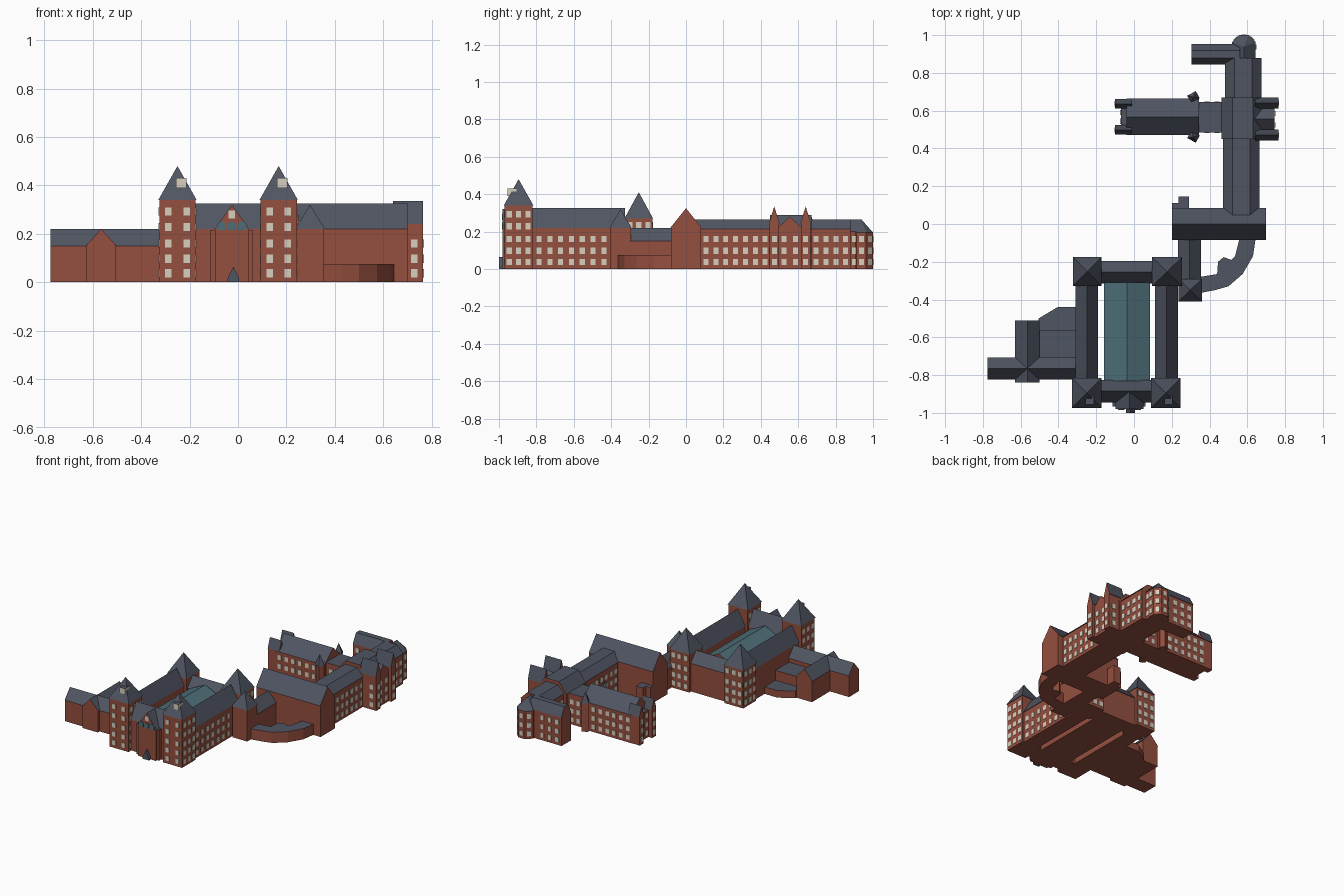
import bpy, bmesh, math
from mathutils import Matrix, Vector

if "Cube" in bpy.data.objects:
    bpy.data.objects.remove(bpy.data.objects["Cube"])


def material(name, rgb):
    m = bpy.data.materials.new(name)
    m.diffuse_color = (*rgb, 1)
    m.use_nodes = True
    m.node_tree.nodes["Principled BSDF"].inputs["Base Color"].default_value = m.diffuse_color
    return m


BRICK = material("red brick", (0.30, 0.078, 0.05))
SLATE = material("grey slate", (0.08, 0.091, 0.122))
CREAM = material("cream window", (0.68, 0.63, 0.53))
GLASS = material("teal glass", (0.075, 0.155, 0.19))


def finish(name, bm, mats):
    """Upward faces take the second material, all others the first."""
    bmesh.ops.remove_doubles(bm, verts=bm.verts, dist=0.0005)
    bmesh.ops.recalc_face_normals(bm, faces=bm.faces)
    for f in bm.faces:
        f.material_index = int(len(mats) > 1 and f.normal.z > 0.2)
    me = bpy.data.meshes.new(name)
    bm.to_mesh(me)
    bm.free()
    for m in mats:
        me.materials.append(m)
    ob = bpy.data.objects.new(name, me)
    bpy.context.collection.objects.link(ob)
    return ob


def block(name, x, y, wall, top, ix=0.0, iy=0.0, eave=0.004, mats=(BRICK, SLATE), z0=0.0, turn=0):
    """Walled block whose roof top is inset by ix, iy (0.5 = full ridge, both = pyramid)."""
    cx, cy = sum(x) / 2, sum(y) / 2
    w, d = (x[1] - x[0]) / 2, (y[1] - y[0]) / 2
    ex, ey = (eave if ix else 0), (eave if iy else 0)
    rings = [(w, d, z0), (w, d, wall)]
    if top > wall:
        rings += [(w + ex, d + ey, wall), (w * (1 - 2 * ix), d * (1 - 2 * iy), top)]
    bm = bmesh.new()
    loops = [[bm.verts.new((sx * a, sy * b, z)) for sx, sy in ((-1, -1), (1, -1), (1, 1), (-1, 1))]
             for a, b, z in rings]
    bm.faces.new(loops[0][::-1])
    bm.faces.new(loops[-1])
    for lo, hi in zip(loops, loops[1:]):
        for i in range(4):
            j = (i + 1) % 4
            bm.faces.new((lo[i], lo[j], hi[j], hi[i]))
    bmesh.ops.transform(bm, verts=bm.verts, matrix=Matrix.Translation((cx, cy, 0)) @ Matrix.Rotation(turn, 4, 'Z'))
    return finish(name, bm, mats)


def prism(name, pts, height, apex=None, mats=(BRICK, SLATE)):
    bm = bmesh.new()
    lo = [bm.verts.new((px, py, 0)) for px, py in pts]
    hi = [bm.verts.new((px, py, height)) for px, py in pts]
    bm.faces.new(lo[::-1])
    tip = bm.verts.new(apex) if apex else None
    if not tip:
        bm.faces.new(hi)
    for i in range(len(pts)):
        j = (i + 1) % len(pts)
        bm.faces.new((lo[i], lo[j], hi[j], hi[i]))
        if tip:
            bm.faces.new((hi[i], hi[j], tip))
    return finish(name, bm, mats)


ROWS3 = (0.037, 0.097, 0.16)
ROWS4 = ROWS3 + (0.235,)
ROWS5 = ROWS3 + (0.228, 0.292)


def windows(name, a, b, cols, rows, w=0.027, h=0.034):
    """Grid of window plates on the wall from a to b (outside on the right hand)."""
    a, b = Vector((*a, 0)), Vector((*b, 0))
    along = (b - a).normalized()
    out = Vector((along.y, -along.x, 0)) * 0.003
    up = Vector((0, 0, h / 2))
    bm = bmesh.new()
    for c in range(cols):
        for z in rows:
            p = a.lerp(b, (c + 0.5) / cols) + Vector((0, 0, z))
            s = along * w / 2
            front = [bm.verts.new(p + out + q) for q in (-s - up, s - up, s + up, -s + up)]
            back = [bm.verts.new(p - out * 0.3 + q) for q in (-s - up, s - up, s + up, -s + up)]
            bm.faces.new(front)
            bm.faces.new(back[::-1])
            for i in range(4):
                j = (i + 1) % 4
                bm.faces.new((back[i], back[j], front[j], front[i]))
    return finish(name, bm, [CREAM])


def side_windows(name, x, y, sides, rows):
    """Window grids on chosen sides of a block; sides maps f/r/b/l to column counts."""
    edge = {'f': ((x[0], y[0]), (x[1], y[0])), 'r': ((x[1], y[0]), (x[1], y[1])),
            'b': ((x[1], y[1]), (x[0], y[1])), 'l': ((x[0], y[1]), (x[0], y[0]))}
    for k, n in sides.items():
        windows(name + "_windows_" + k, *edge[k], n, rows)


# Corner towers of the quadrangle, with roof dormers on the front pair
for side, x in (("left", (-0.325, -0.175)), ("right", (0.093, 0.243))):
    y = (-0.97, -0.82)
    block(side + "_front_tower", x, y, 0.34, 0.48, 0.5, 0.5)
    side_windows(side + "_front_tower", x, y, {'f': 2, 'r': 3, 'l': 3}, ROWS5)
    c = sum(x) / 2 + 0.015
    block(side + "_dormer", (c - 0.022, c + 0.022), (-0.955, -0.905), 0.43, 0.43, mats=(CREAM, SLATE), z0=0.39)
for side, x in (("left", (-0.32, -0.175)), ("right", (0.1, 0.25))):
    y = (-0.325, -0.18)
    block(side + "_back_tower", x, y, 0.27, 0.41, 0.5, 0.5)
    side_windows(side + "_back_tower", x, y, {'b': 3, 'l' if side == "left" else 'r': 3}, ROWS4)

# Quadrangle wings and the glazed court
block("left_wing", (-0.305, -0.195), (-0.82, -0.325), 0.22, 0.325, 0.5)
block("right_wing", (0.115, 0.23), (-0.82, -0.325), 0.22, 0.325, 0.5)
windows("right_wing_windows", (0.23, -0.815), (0.23, -0.41), 7, ROWS3)
block("front_range", (-0.175, 0.093), (-0.94, -0.83), 0.22, 0.325, 0, 0.5)
block("back_range", (-0.175, 0.1), (-0.31, -0.2), 0.2, 0.27, 0, 0.5)
block("glass_court", (-0.155, 0.08), (-0.83, -0.31), 0.2, 0.26, 0.5, mats=(BRICK, GLASS))

# Entrance bay: gable, window, arched lights and porch
block("entrance_body", (-0.115, 0.06), (-0.965, -0.9), 0.215, 0.215)
block("entrance_gable", (-0.095, 0.045), (-0.98, -0.885), 0.215, 0.32, 0.5)
windows("gable_window", (-0.095, -0.98), (0.045, -0.98), 1, (0.28,))
for i in range(3):
    c = -0.068 + i * 0.043
    block("arched_light", (c - 0.018, c + 0.018), (-0.985, -0.978), 0.238, 0.25, 0.25, eave=0, mats=(GLASS,), z0=0.215)
block("porch", (-0.043, 0.005), (-1.0, -0.95), 0.015, 0.065, 0.5, eave=0, mats=(SLATE,))

# West annex with crossing gables and a low terrace
block("annex_range", (-0.775, -0.3), (-0.82, -0.71), 0.15, 0.22, 0, 0.5)
block("annex_cross", (-0.625, -0.505), (-0.84, -0.51), 0.15, 0.22, 0.5)
block("annex_flat", (-0.51, -0.3), (-0.715, -0.56), 0.12, 0.12)
prism("annex_terrace", [(-0.505, -0.57), (-0.3, -0.57), (-0.3, -0.44), (-0.405, -0.44), (-0.505, -0.5)], 0.05)

# Link to the hall, its pyramid lodge and the curved passage
block("link_lodge", (0.24, 0.355), (-0.405, -0.295), 0.22, 0.32, 0.5, 0.5)
block("link_range", (0.237, 0.352), (-0.3, -0.07), 0.15, 0.22, 0.5)
prism("curved_passage", [(0.35, -0.365), (0.43, -0.35), (0.5, -0.33), (0.575, -0.265), (0.63, -0.17), (0.645, -0.07),
                         (0.56, -0.07), (0.535, -0.17), (0.515, -0.19), (0.475, -0.175), (0.445, -0.2),
                         (0.44, -0.265), (0.35, -0.28)], 0.075)

# Great hall with a small rear lean-to
block("hall", (0.2, 0.7), (-0.08, 0.08), 0.22, 0.325, 0, 0.5)
block("hall_store", (0.2, 0.29), (0.07, 0.11), 0.12, 0.12)
block("hall_store_tall", (0.235, 0.29), (0.1, 0.145), 0.12, 0.12)

# Long east range in three mansard sections
for name, x, y, top, cols in (("east_range_south", (0.475, 0.66), (0.04, 0.45), 0.265, 7),
                              ("east_range_middle", (0.468, 0.685), (0.45, 0.67), 0.288, 0),
                              ("east_range_north", (0.485, 0.67), (0.67, 0.88), 0.265, 4)):
    block(name, x, y, 0.215, top, 0.25)
    if cols:
        start = max(y[0], 0.08)
        side_windows(name, x, (start, y[1]), {'r': cols, 'l': cols}, ROWS3)

# East pavilion: two steep gables around a middle one
block("pavilion_middle", (0.62, 0.745), (0.49, 0.62), 0.215, 0.28, 0, 0.5)
side_windows("pavilion_middle", (0.62, 0.745), (0.495, 0.615), {'r': 2}, ROWS3)
for side, y in (("south", (0.447, 0.497)), ("north", (0.615, 0.665))):
    block(side + "_pavilion", (0.64, 0.765), y, 0.215 + 0.025, 0.335, 0, 0.5)
    side_windows(side + "_pavilion", (0.69, 0.765), y, {'r': 1, 'f' if side == "south" else 'b': 1}, ROWS3)

# West wing with end gables and angled corner turrets
block("west_wing", (-0.04, 0.345), (0.475, 0.66), 0.2, 0.287, 0, 0.5)
side_windows("west_wing", (-0.035, 0.285), (0.475, 0.66), {'f': 6, 'b': 6}, ROWS3)
block("west_wing_link", (0.34, 0.48), (0.485, 0.645), 0.215, 0.215)
side_windows("west_wing_link", (0.36, 0.465), (0.485, 0.645), {'f': 2, 'b': 2}, ROWS3)
block("west_wing_end", (-0.07, -0.03), (0.515, 0.62), 0.19, 0.19)
side_windows("west_wing_end", (-0.07, -0.03), (0.52, 0.615), {'l': 2}, ROWS3)
for side, y, s in (("south", (0.477, 0.52), -1), ("north", (0.615, 0.658), 1)):
    block(side + "_end_gable", (-0.1, -0.01), y, 0.2, 0.27, 0, 0.5)
    side_windows(side + "_end_gable", (-0.1, -0.04), y, {'l': 1}, ROWS3)
    cy = 0.567 + s * 0.105
    block(side + "_turret", (0.293, 0.337), (cy - 0.018, cy + 0.018), 0.2, 0.275, 0.5, 0.5, turn=s * 0.5)

# North wing and the octagonal end
block("north_wing", (0.305, 0.56), (0.848, 0.95), 0.2, 0.265, 0, 0.3)
side_windows("north_wing", (0.31, 0.485), (0.848, 0.95), {'f': 3, 'b': 3, 'l': 2}, ROWS3)
block("octagon_link", (0.525, 0.64), (0.87, 0.94), 0.2, 0.265, 0.5)
windows("octagon_link_windows", (0.64, 0.88), (0.64, 0.92), 1, ROWS3)
R = 0.0625 / math.cos(math.pi / 8)
octo = [(0.582 + R * math.cos(math.pi * (i + 0.5) / 4), 0.9375 + R * math.sin(math.pi * (i + 0.5) / 4)) for i in range(8)]
prism("octagon", octo, 0.195, (0.582, 0.9375, 0.265))
for i in (7, 0, 1, 2):
    windows("octagon_windows", octo[i], octo[(i + 1) % 8], 1, ROWS3)
